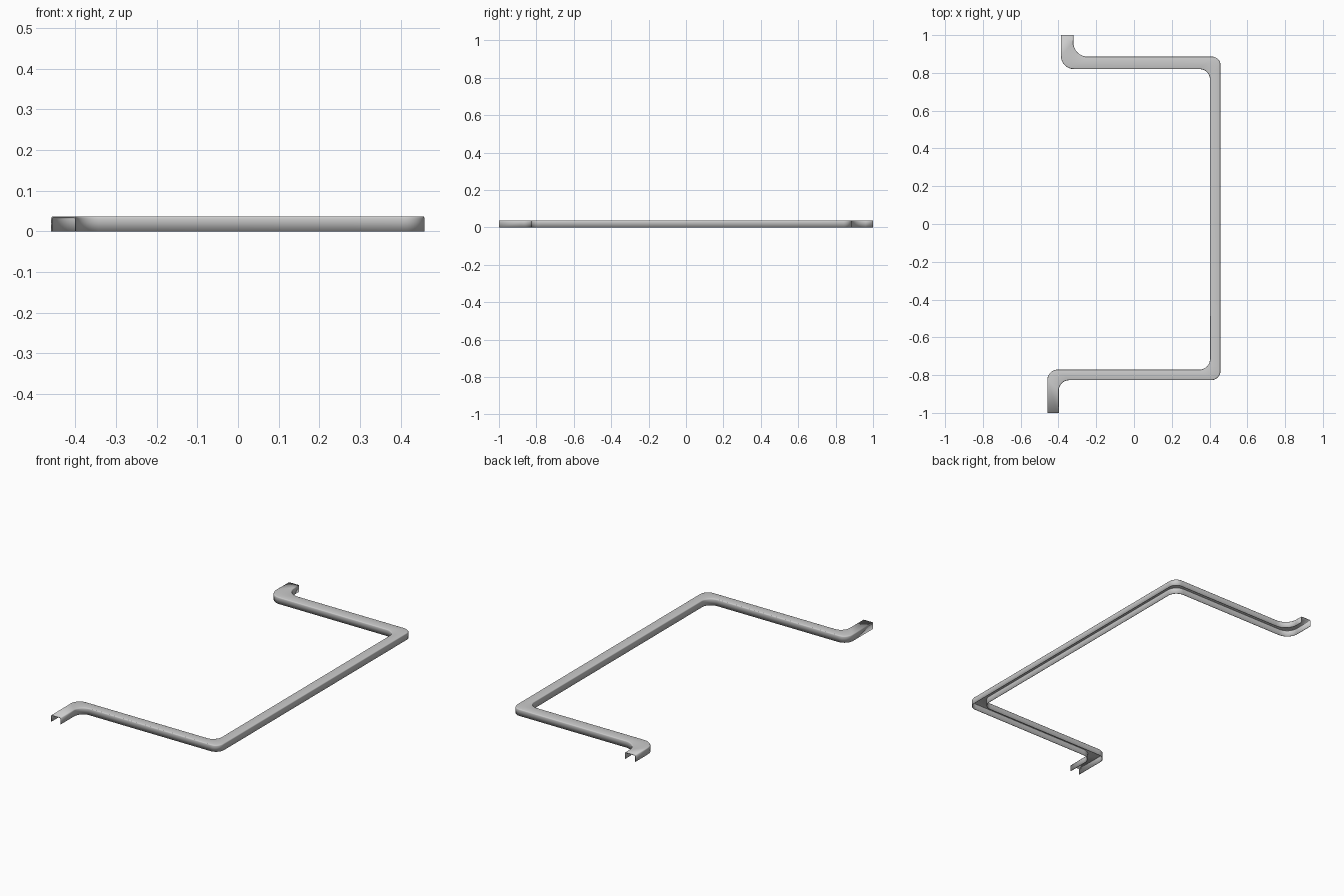
import bpy, bmesh, math
from mathutils import Vector

if "Cube" in bpy.data.objects:
    bpy.data.objects.remove(bpy.data.objects["Cube"])

HEIGHT = 0.037
EDGE = 0.006      # rounding of the top edges
STEPS = 10        # segments per bend


def rounded_rail(points, radii):
    """Right-angled polyline with each corner replaced by an arc."""
    pts = [Vector(p) for p in points]
    out = [pts[0]]
    for i, r in enumerate(radii, 1):
        a = (pts[i - 1] - pts[i]).normalized()
        b = (pts[i + 1] - pts[i]).normalized()
        centre = pts[i] + (a + b) * r
        for k in range(STEPS + 1):
            t = math.pi / 2 * k / STEPS
            out.append(centre - b * r * math.cos(t) - a * r * math.sin(t))
    out.append(pts[-1])
    return out


# Two side rails of the bent channel, each with its own bend radii
left = rounded_rail([(-.387, 1), (-.387, .82), (.402, .82), (.402, -.771),
                     (-.459, -.771), (-.459, -1)], [.07, .055, .055, .055])
right = rounded_rail([(-.321, 1), (-.321, .886), (.458, .886), (.458, -.827),
                      (-.398, -.827), (-.398, -1)], [.075, .045, .05, .055])

# Half cross-section: (inset from the rail, height)
half = [(0, 0)]
for k in range(4):
    t = math.pi / 2 * k / 3
    half.append((EDGE * (1 - math.cos(t)), HEIGHT - EDGE * (1 - math.sin(t))))

# Loft the downward-open channel along the rails
bm = bmesh.new()
rows = []
for l, r in zip(left, right):
    across = (r - l).normalized()
    row = [(l + across * d, z) for d, z in half]
    row += [(r - across * d, z) for d, z in reversed(half)]
    rows.append([bm.verts.new((p.x, p.y, z)) for p, z in row])
for a, b in zip(rows, rows[1:]):
    for i in range(len(a) - 1):
        bm.faces.new((a[i], b[i], b[i + 1], a[i + 1]))
bm.normal_update()
if sum(f.normal.z * f.calc_area() for f in bm.faces) < 0:
    bmesh.ops.reverse_faces(bm, faces=bm.faces[:])
mesh = bpy.data.meshes.new("bent_channel")
bm.to_mesh(mesh)
bm.free()
channel = bpy.data.objects.new("bent_channel", mesh)
bpy.context.collection.objects.link(channel)

# Thin sheet wall, grown inwards
wall = channel.modifiers.new("wall", 'SOLIDIFY')
wall.thickness = 0.003
wall.offset = -1

bpy.context.view_layer.objects.active = channel
channel.select_set(True)
bpy.ops.object.shade_smooth_by_angle(angle=math.radians(35))
